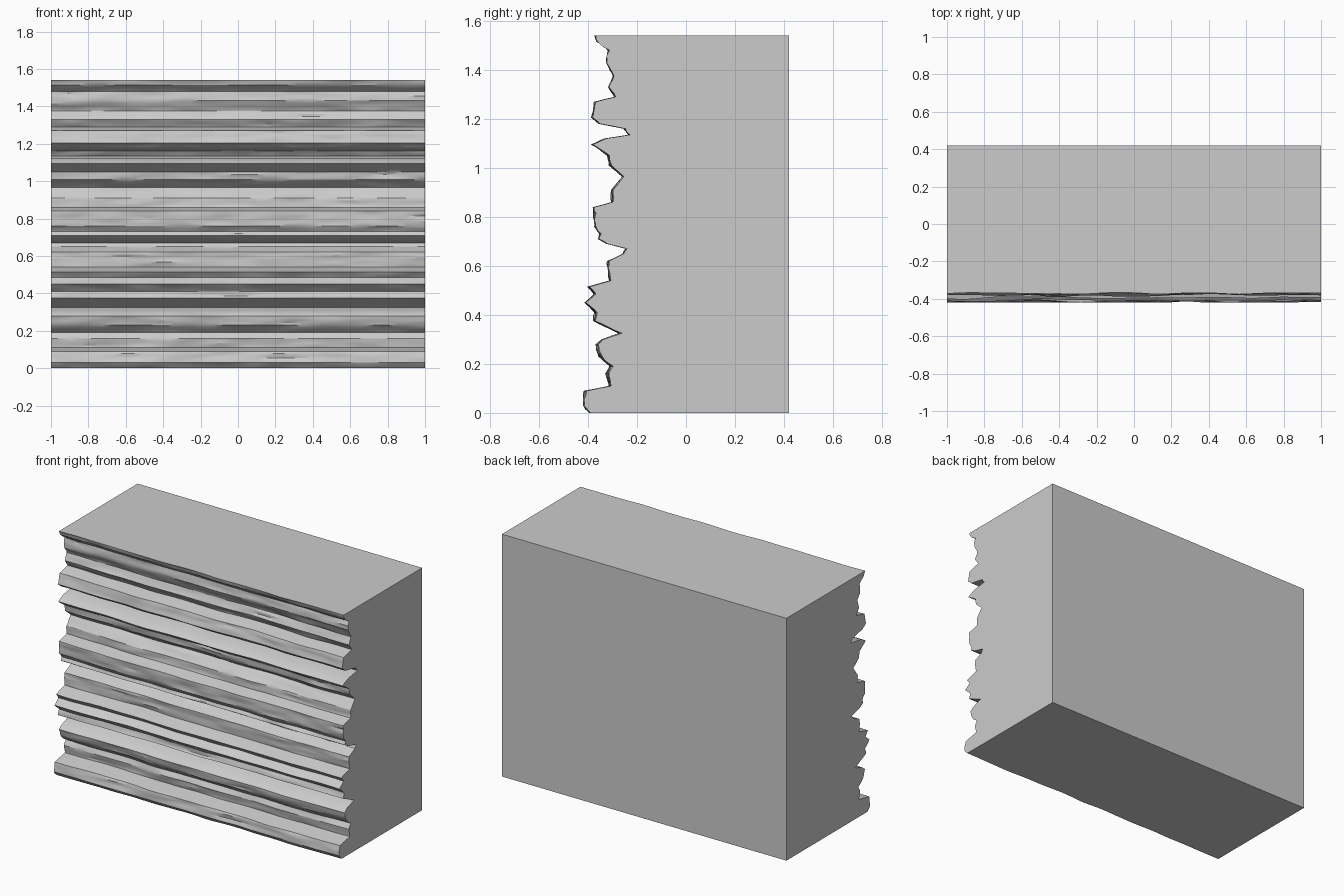
import bpy, bmesh
from mathutils import Vector, noise

if "Cube" in bpy.data.objects:
    bpy.data.objects.remove(bpy.data.objects["Cube"])

HALF, TOP, BACK = 1.0, 1.54, 0.42
COLUMNS = 64

# Weathered rock profile, bottom to top (y, z)
profile = [
    (-.39, 0), (-.42, .03), (-.41, .09), (-.31, .11), (-.32, .16), (-.305, .19),
    (-.35, .23), (-.365, .28), (-.34, .30), (-.27, .325), (-.32, .35), (-.375, .375),
    (-.365, .41), (-.41, .45), (-.37, .485), (-.395, .515), (-.31, .54), (-.315, .62),
    (-.25, .65), (-.24, .67), (-.32, .69), (-.355, .71), (-.345, .73), (-.37, .76),
    (-.375, .84), (-.30, .86), (-.30, .91), (-.255, .965), (-.31, 1.01), (-.315, 1.05),
    (-.38, 1.095), (-.33, 1.12), (-.23, 1.135), (-.25, 1.16), (-.35, 1.18), (-.38, 1.205),
    (-.365, 1.27), (-.285, 1.29), (-.31, 1.33), (-.29, 1.375), (-.32, 1.43),
    (-.315, 1.48), (-.36, 1.515), (-.37, TOP)]

# Split the profile into thin strata
rows = []
for (y0, z0), (y1, z1) in zip(profile, profile[1:]):
    n = max(1, round((z1 - z0) / 0.013))
    rows += [(y0 + (y1 - y0) * i / n, z0 + (z1 - z0) * i / n) for i in range(n)]
rows.append(profile[-1])


def ripple(x, z):
    """Long waves along the ledges plus thin horizontal grain."""
    wave = noise.noise(Vector((x * 3.5, z * 4, 1.3)))
    grain = noise.noise(Vector((x * 5, z * 45, 7.1)))
    return 0.010 * wave + 0.007 * grain


bm = bmesh.new()
grid = []
for i in range(COLUMNS + 1):
    x = -HALF + 2 * HALF * i / COLUMNS
    grid.append([bm.verts.new((x, max(-.42, y + ripple(x, z)), z)) for y, z in rows])

# Layered front
for a, b in zip(grid, grid[1:]):
    for j in range(len(rows) - 1):
        f = bm.faces.new((a[j], b[j], b[j + 1], a[j + 1]))
        f.smooth = True

# Flat back, top, base and ends
bl, br, tl, tr = [bm.verts.new((x, BACK, z)) for z in (0, TOP) for x in (-HALF, HALF)]
bm.faces.new((br, bl, tl, tr))
bm.faces.new([c[-1] for c in grid] + [tr, tl])
bm.faces.new([c[0] for c in reversed(grid)] + [bl, br])
bm.faces.new(list(reversed(grid[0])) + [bl, tl][:2])
bm.faces.new(grid[-1] + [tr, br])
bmesh.ops.recalc_face_normals(bm, faces=bm.faces)

mesh = bpy.data.meshes.new("layered_cliff")
bm.to_mesh(mesh)
bm.free()
cliff = bpy.data.objects.new("layered_cliff", mesh)
bpy.context.collection.objects.link(cliff)

stone = bpy.data.materials.new("grey_stone")
stone.diffuse_color = (0.6, 0.6, 0.6, 1)
stone.use_nodes = True
stone.node_tree.nodes["Principled BSDF"].inputs["Base Color"].default_value = stone.diffuse_color
mesh.materials.append(stone)

# Keep ledge edges sharp
bpy.context.view_layer.objects.active = cliff
cliff.select_set(True)
bpy.ops.object.shade_smooth_by_angle(angle=0.5)
